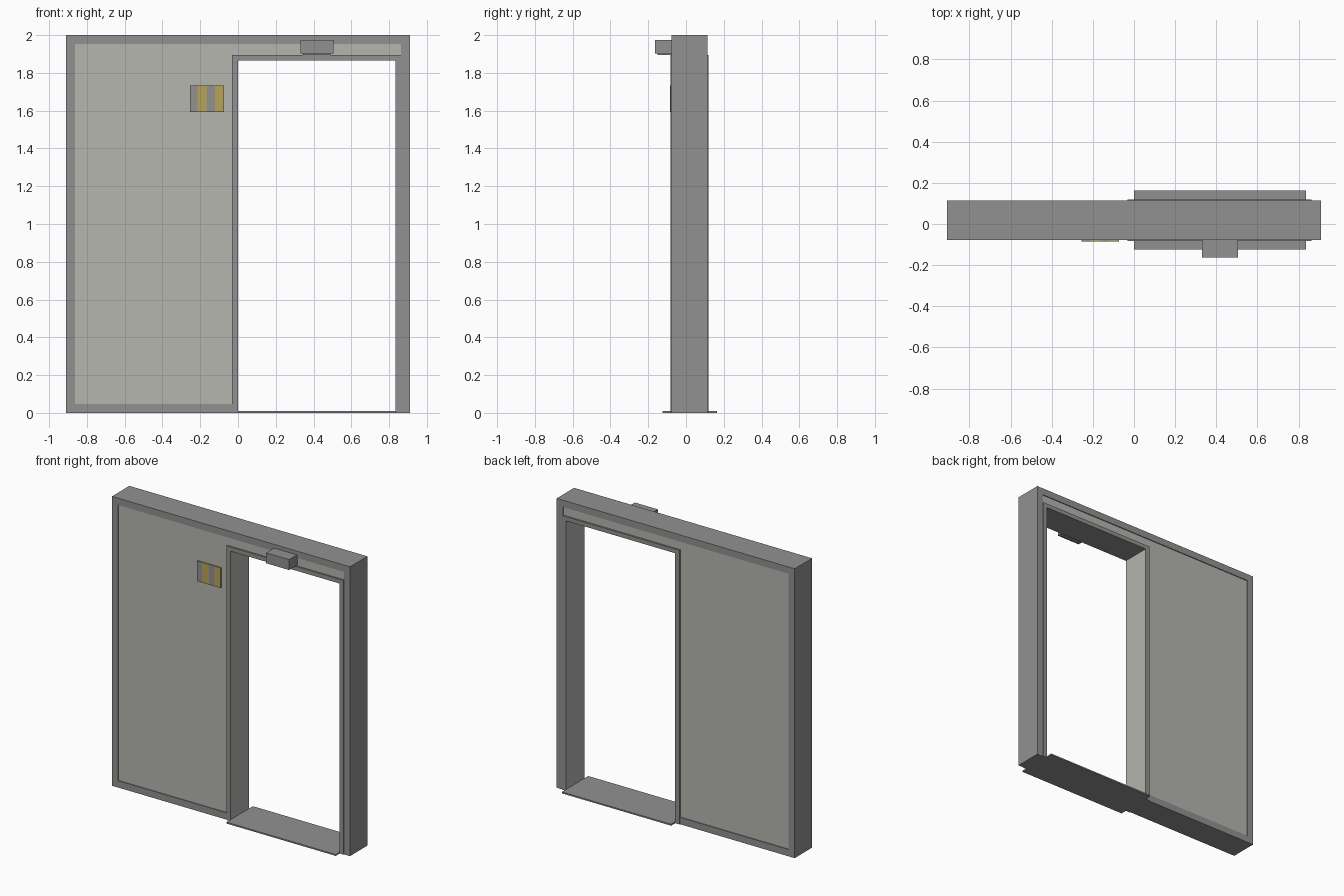
import bpy, bmesh

if "Cube" in bpy.data.objects:
    bpy.data.objects.remove(bpy.data.objects["Cube"])


def material(name, rgb):
    m = bpy.data.materials.new(name)
    m.diffuse_color = (*rgb, 1)
    m.use_nodes = True
    m.node_tree.nodes["Principled BSDF"].inputs["Base Color"].default_value = m.diffuse_color
    return m


GREY = material("steel grey", (0.28, 0.285, 0.28))
PALE = material("pale wall grey", (0.46, 0.465, 0.43))
YELLOW = material("warning yellow", (0.47, 0.37, 0.10))


def prism(name, pts, y0, y1, mats, sides=True, rule=None):
    """Extrude an x-z outline between two depths; rule picks the material slot."""
    bm = bmesh.new()
    front = [bm.verts.new((x, y0, z)) for x, z in pts]
    back = [bm.verts.new((x, y1, z)) for x, z in pts]
    bm.faces.new(front)
    bm.faces.new(back[::-1])
    if sides:
        n = len(pts)
        for i in range(n):
            j = (i + 1) % n
            bm.faces.new((front[j], front[i], back[i], back[j]))
    bm.normal_update()
    if rule:
        for f in bm.faces:
            f.material_index = rule(f)
    me = bpy.data.meshes.new(name)
    bm.to_mesh(me)
    bm.free()
    for m in mats:
        me.materials.append(m)
    ob = bpy.data.objects.new(name, me)
    bpy.context.collection.objects.link(ob)
    return ob


def box(name, x0, x1, y0, y1, z0, z1, mat):
    return prism(name, [(x0, z0), (x1, z0), (x1, z1), (x0, z1)], y0, y1, [mat])


W, B = 0.91, 0.863            # half width, inner edge of the border
T0, T1 = -0.032, 0.863        # outer edges of the door trim
D0, D1, DZ, TZ = 0.0, 0.835, 1.866, 1.895   # opening and trim heights
YF, YB = -0.077, 0.113        # wall depth

# Raised border around the wall
prism("wall_border",
      [(-W, 0), (T0, 0), (T0, 0.047), (-B, 0.047), (-B, 1.953), (B, 1.953),
       (B, 0), (W, 0), (W, 2), (-W, 2)], YF, YB, [GREY])

# Slightly sunken wall panels, front and back
prism("wall_panels",
      [(-B, 0.047), (T0, 0.047), (T0, TZ), (T1, TZ), (B, 1.953), (-B, 1.953)],
      YF + 0.006, YB - 0.006, [PALE], sides=False)

# Door trim with pale jamb faces inside the opening
prism("door_trim",
      [(T0, 0), (D0, 0), (D0, DZ), (D1, DZ), (D1, 0), (T1, 0), (T1, TZ), (T0, TZ)],
      YF - 0.005, YB + 0.005, [GREY, PALE],
      rule=lambda f: int(abs(f.normal.x) > 0.9
                         and D0 - 0.01 < f.calc_center_median().x < D1 + 0.01))

# Threshold plate
box("threshold", D0, D1, -0.125, 0.163, 0, 0.01, GREY)

# Lamp above the door
box("lamp_housing", 0.33, 0.505, -0.163, YF + 0.006, 1.902, 1.974, GREY)
box("lamp_lens", 0.345, 0.49, -0.15, YF + 0.006, 1.895, 1.902, GREY)

# Striped sign plate
edges = [-0.254, -0.215, -0.163, -0.121, -0.073]
for i in range(4):
    box(f"sign_stripe_{i + 1}", edges[i], edges[i + 1], YF - 0.008, YF + 0.001,
        1.593, 1.732, YELLOW if i % 2 else GREY)
